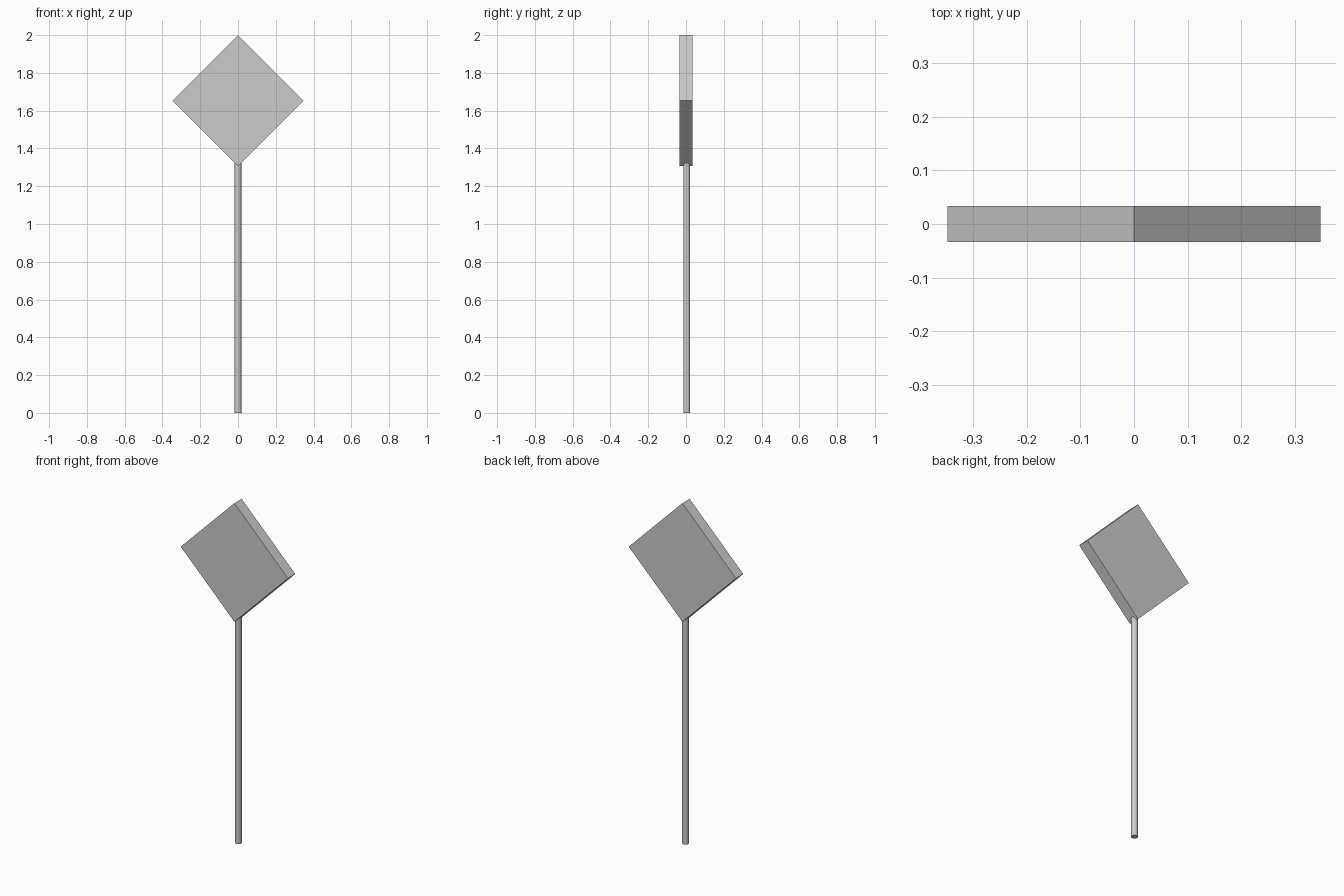
import bpy, math

if "Cube" in bpy.data.objects:
    bpy.data.objects.remove(bpy.data.objects["Cube"])

# Round post, its top sunk into the lower corner of the panel
post_height = 1.335
bpy.ops.mesh.primitive_cylinder_add(vertices=16, radius=0.018, depth=post_height,
                                    location=(0, 0.004, post_height / 2))
bpy.context.object.name = "post"
bpy.ops.object.shade_smooth_by_angle(angle=math.radians(40))

# Square sign panel standing on its corner
half_diagonal, thickness = 0.347, 0.067
side = half_diagonal * math.sqrt(2)
bpy.ops.mesh.primitive_cube_add(size=1, location=(0, 0, 2 - half_diagonal),
                                rotation=(0, math.radians(45), 0))
panel = bpy.context.object
panel.name = "sign_panel"
panel.scale = (side, thickness, side)
bpy.ops.object.transform_apply(location=False, rotation=True, scale=True)
